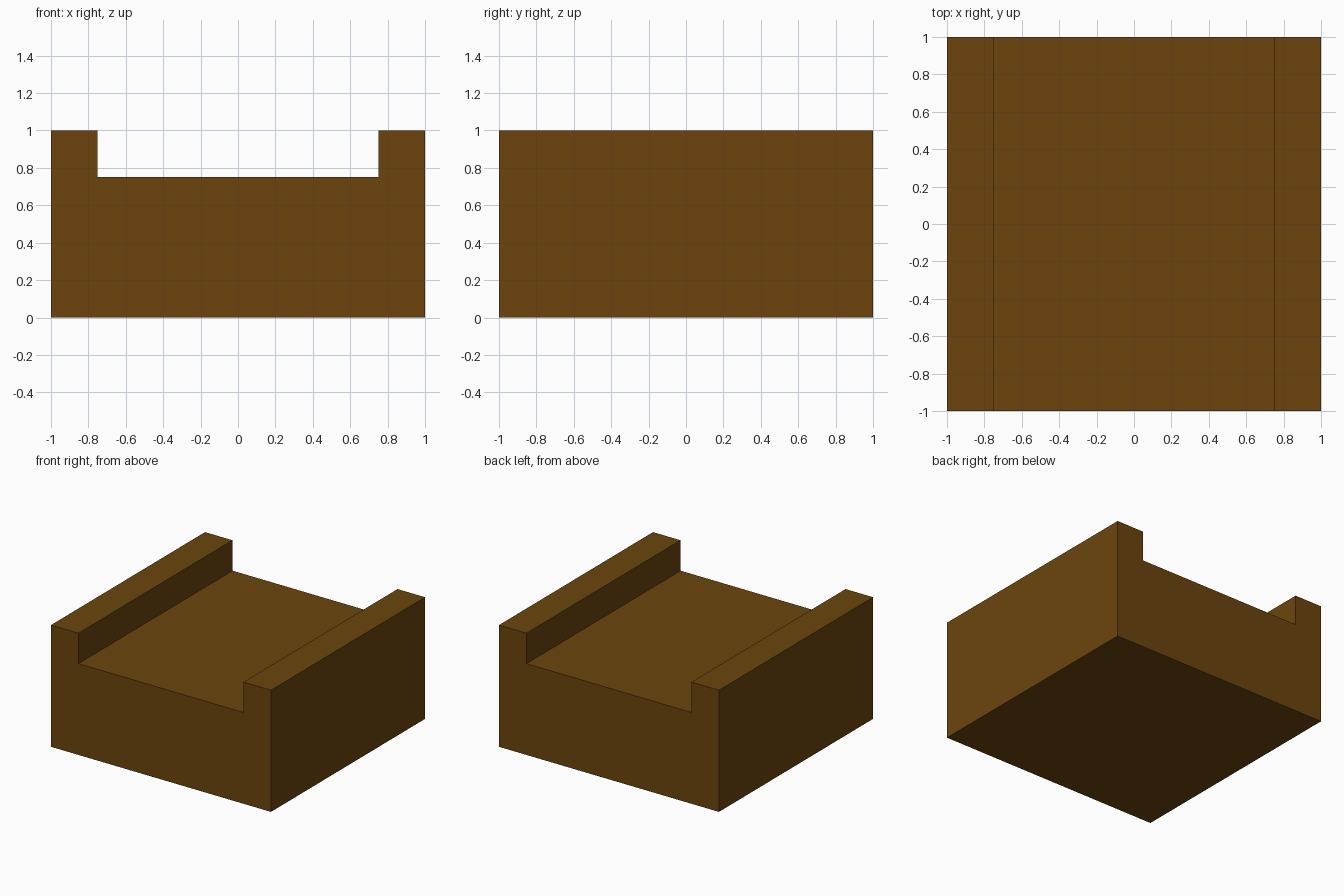
import bpy
import bmesh

if "Cube" in bpy.data.objects:
    bpy.data.objects.remove(bpy.data.objects["Cube"])

# Channel cross-section in x, z: block with a shallow groove between two rails
half, groove, height, floor = 1.0, 0.75, 1.0, 0.75
right = [(half, 0), (half, height), (groove, height), (groove, floor)]
profile = right + [(-x, z) for x, z in reversed(right)]

# Extrude the profile from front to back
bm = bmesh.new()
front = bm.faces.new([bm.verts.new((x, -1, z)) for x, z in profile])
extruded = bmesh.ops.extrude_face_region(bm, geom=[front], use_keep_orig=True)
back_verts = [g for g in extruded["geom"] if isinstance(g, bmesh.types.BMVert)]
bmesh.ops.translate(bm, verts=back_verts, vec=(0, 2, 0))
bmesh.ops.recalc_face_normals(bm, faces=bm.faces)
mesh = bpy.data.meshes.new("grooved_block")
bm.to_mesh(mesh)
bm.free()

# Brown finish
brown = bpy.data.materials.new("brown")
brown.diffuse_color = (0.15, 0.06, 0.004, 1)
brown.use_nodes = True
brown.node_tree.nodes["Principled BSDF"].inputs["Base Color"].default_value = brown.diffuse_color
mesh.materials.append(brown)

block = bpy.data.objects.new("grooved_block", mesh)
bpy.context.collection.objects.link(block)
